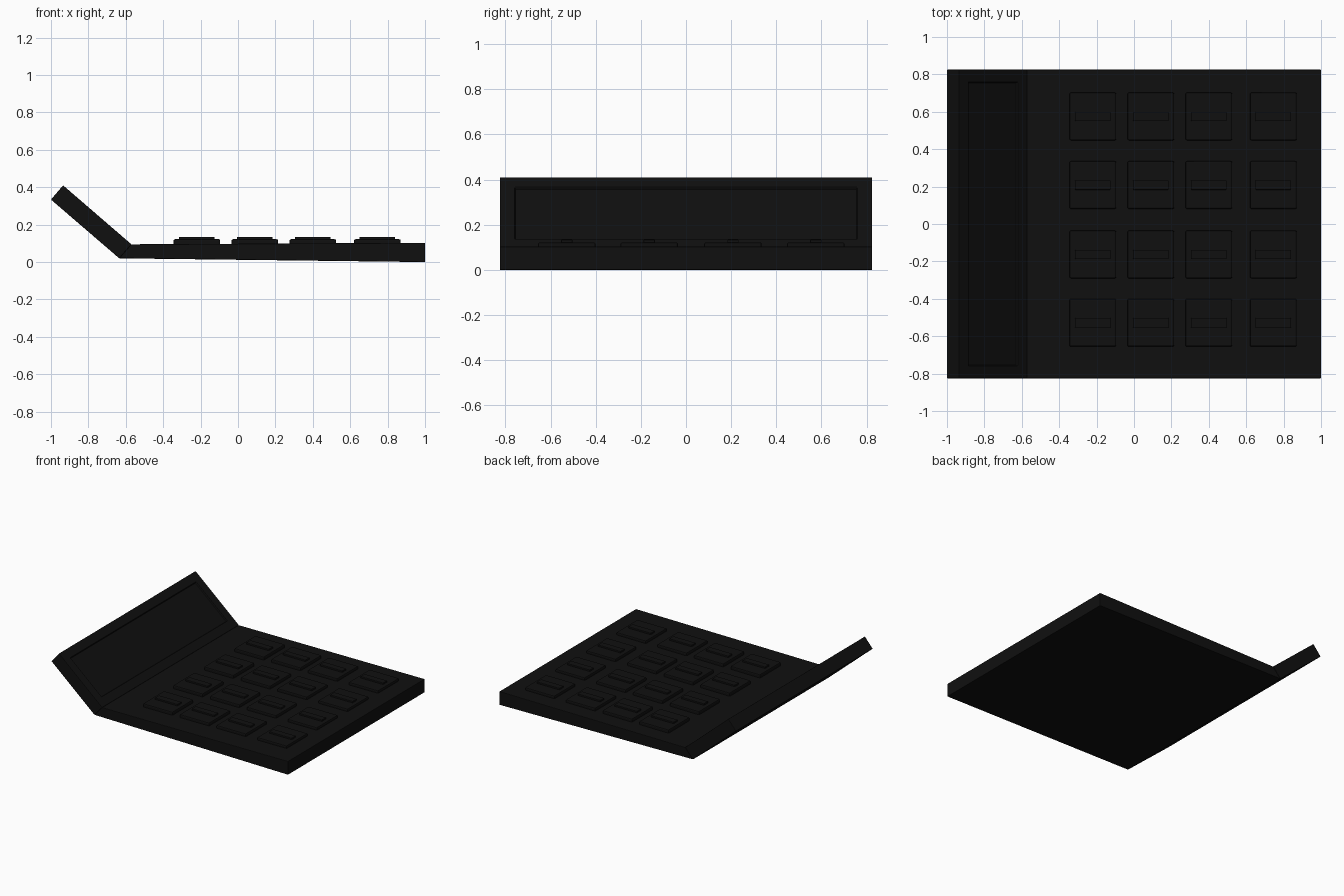
import bpy, bmesh
from mathutils import Vector

if "Cube" in bpy.data.objects:
    bpy.data.objects.remove(bpy.data.objects["Cube"])

mat = bpy.data.materials.new("black_plastic")
mat.diffuse_color = (0.005, 0.005, 0.005, 1)
mat.use_nodes = True
mat.node_tree.nodes["Principled BSDF"].inputs["Base Color"].default_value = mat.diffuse_color


def finish(name, bm, bevel, segments=2):
    bmesh.ops.recalc_face_normals(bm, faces=bm.faces[:])
    me = bpy.data.meshes.new(name)
    bm.to_mesh(me)
    bm.free()
    me.materials.append(mat)
    ob = bpy.data.objects.new(name, me)
    bpy.context.collection.objects.link(ob)
    m = ob.modifiers.new("bevel", 'BEVEL')
    m.width, m.segments = bevel, segments
    m.limit_method = 'ANGLE'
    return ob


def box(name, x, y, z0, z1, sx, sy, bevel):
    bm = bmesh.new()
    bmesh.ops.create_cube(bm, size=1)
    for v in bm.verts:
        v.co = Vector((v.co.x * sx + x, v.co.y * sy + y,
                       v.co.z * (z1 - z0) + (z0 + z1) / 2))
    return finish(name, bm, bevel)


def prism(profile, y0, y1):
    bm = bmesh.new()
    face = bm.faces.new([bm.verts.new((x, y0, z)) for x, z in profile])
    ext = bmesh.ops.extrude_face_region(bm, geom=[face])
    verts = [g for g in ext["geom"] if isinstance(g, bmesh.types.BMVert)]
    bmesh.ops.translate(bm, verts=verts, vec=(0, y1 - y0, 0))
    bmesh.ops.recalc_face_normals(bm, faces=bm.faces[:])
    return bm


HALF = 0.825

# Flat keypad base, slightly thicker toward the user
base = prism([(-0.635, 0.02), (1.0, 0.0), (1.0, 0.103), (-0.57, 0.095)], -HALF, HALF)
finish("keypad_base", base, 0.004)

# Tilted display panel with a recessed screen
panel = prism([(-0.635, 0.02), (-0.57, 0.095), (-0.935, 0.41), (-1.0, 0.334)], -HALF, HALF)
screen = max(panel.faces, key=lambda f: f.normal.dot(Vector((0.65, 0, 0.76))))
bmesh.ops.inset_region(panel, faces=[screen], thickness=0.094)
bmesh.ops.inset_region(panel, faces=[screen], thickness=0.004, depth=-0.012)
finish("display_panel", panel, 0.003)

# Four by four grid of keys, each with a plain raised bar
for i, x in enumerate((-0.22, 0.09, 0.40, 0.745)):
    for j, y in enumerate((-0.528, -0.163, 0.208, 0.575)):
        box(f"key_{i}_{j}", x, y, 0.06, 0.122, 0.25, 0.255, 0.008)
        box(f"key_bar_{i}_{j}", x, y, 0.11, 0.134, 0.19, 0.05, 0.003)
